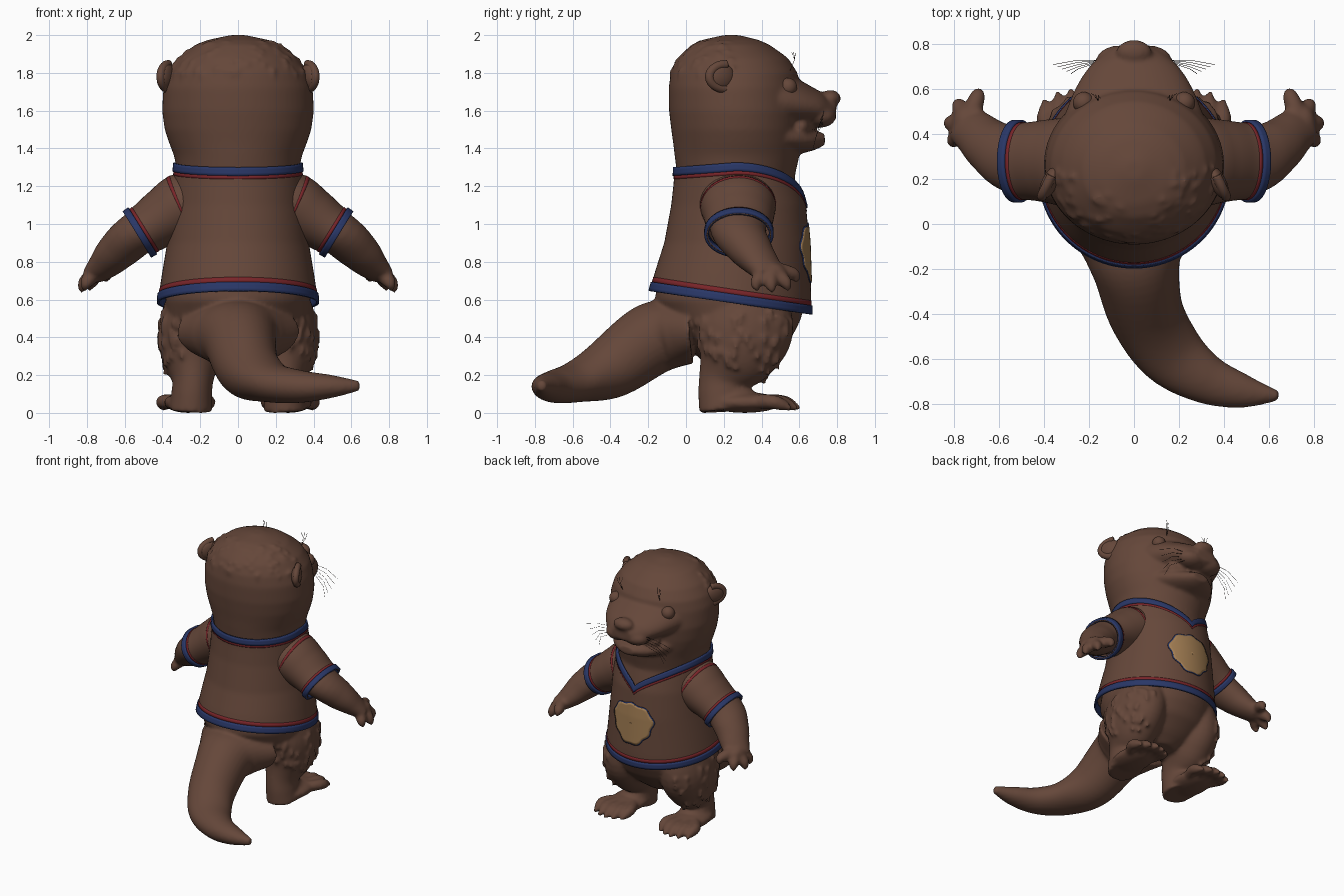
import bpy, bmesh, math, random
from mathutils import Vector, Matrix

random.seed(4)
if "Cube" in bpy.data.objects:
    bpy.data.objects.remove(bpy.data.objects["Cube"])


def material(name, rgb):
    m = bpy.data.materials.new(name)
    m.use_nodes = True
    m.diffuse_color = (*rgb, 1)
    node = m.node_tree.nodes["Principled BSDF"]
    node.inputs["Base Color"].default_value = (*rgb, 1)
    node.inputs["Roughness"].default_value = 0.8
    return m


BROWN = material("brown_fur", (0.13, 0.063, 0.042))
BLUE = material("blue_trim", (0.022, 0.038, 0.135))
RED = material("red_trim", (0.19, 0.018, 0.022))
GOLD = material("gold_patch", (0.36, 0.205, 0.085))
DARK = material("dark_whisker", (0.02, 0.012, 0.01))


# ---- shape helpers ----
def sample(pts, t):
    """Catmull-Rom point at t in 0..1 along a list of tuples."""
    n = len(pts) - 1
    i = min(int(t * n), n - 1)
    f = t * n - i
    a, b, c, d = (pts[max(0, min(n, k))] for k in (i - 1, i, i + 1, i + 2))
    return [0.5 * (2 * q + (r - p) * f + (2 * p - 5 * q + 4 * r - s) * f * f
                   + (3 * q - p - 3 * r + s) * f ** 3) for p, q, r, s in zip(a, b, c, d)]


def tube(pts, side=1, grow=0.0, ref=(0, 0, 1)):
    """Tapered tube through (x, y, z, half width, half height)."""
    def f(u, v):
        p = sample(pts, v)
        ahead, behind = sample(pts, min(1, v + 0.02)), sample(pts, max(0, v - 0.02))
        t = (Vector(ahead[:3]) - Vector(behind[:3])).normalized()
        a = t.cross(Vector(ref)).normalized()
        b = a.cross(t)
        w = math.tau * u
        q = Vector(p[:3]) + a * math.cos(w) * (p[3] + grow) + b * math.sin(w) * (p[4] + grow)
        return Vector((q.x * side, q.y, q.z))
    return f


def ring(profile, w, z, grow=0.0):
    """Point on a stack of ellipses (z, back, front, half width)."""
    for lo, hi in zip(profile, profile[1:]):
        if z <= hi[0]:
            break
    k = (z - lo[0]) / (hi[0] - lo[0])
    back, front, half = (lo[j] + (hi[j] - lo[j]) * k for j in (1, 2, 3))
    return Vector(((half + grow) * math.cos(w),
                   (back + front) / 2 + ((front - back) / 2 + grow) * math.sin(w), z))


def grid(bm, f, nu, nv, cap=True):
    rows = [[bm.verts.new(f(i / nu, j / nv)) for i in range(nu)] for j in range(nv + 1)]
    for r, s in zip(rows, rows[1:]):
        for i in range(nu):
            k = (i + 1) % nu
            bm.faces.new((r[i], r[k], s[k], s[i]))
    if cap:
        bm.faces.new(rows[0][::-1])
        bm.faces.new(rows[-1])


def blob(bm, centre, size, turn=0.0):
    m = Matrix.Translation(centre) @ Matrix.Rotation(turn, 4, "Z") @ Matrix.Diagonal((*size, 1))
    bmesh.ops.create_uvsphere(bm, u_segments=24, v_segments=16, radius=1, matrix=m)


def tuft(bm, f, u, v, size):
    """Small cone of fur lying down against a surface."""
    p = f(u, v)
    out = (p - f((u + .5) % 1, v)).normalized()
    d = (out * .45 + Vector((0, 0, -1))).normalized()
    m = Matrix.Translation(p + d * size * .3) @ d.to_track_quat("Z", "Y").to_matrix().to_4x4()
    bmesh.ops.create_cone(bm, cap_ends=True, segments=8, radius1=size * .4, radius2=0,
                          depth=size, matrix=m)


def finish(bm, name, mat, thick=0.0):
    bmesh.ops.recalc_face_normals(bm, faces=bm.faces)
    me = bpy.data.meshes.new(name)
    bm.to_mesh(me)
    bm.free()
    me.materials.append(mat)
    for p in me.polygons:
        p.use_smooth = True
    ob = bpy.data.objects.new(name, me)
    bpy.context.collection.objects.link(ob)
    if thick:
        mod = ob.modifiers.new("thickness", "SOLIDIFY")
        mod.thickness, mod.offset = thick, 0
    return ob


def sheet(name, f, mat, nv, thick, nu=96):
    bm = bmesh.new()
    grid(bm, f, nu, nv, False)
    return finish(bm, name, mat, thick)


# ---- profiles ----
FUR = [(.24, .12, .38, .12), (.3, .06, .46, .25), (.4, -.03, .56, .35), (.5, -.11, .61, .375),
       (.6, -.165, .63, .385), (.75, -.14, .63, .37), (.9, -.09, .63, .35), (1.1, -.05, .61, .33),
       (1.25, -.045, .575, .318), (1.36, -.06, .6, .338), (1.43, -.068, .61, .365),
       (1.5, -.078, .615, .388), (1.6, -.09, .62, .402), (1.72, -.092, .605, .395),
       (1.8, -.08, .59, .37), (1.88, -.045, .54, .315), (1.95, .03, .44, .225),
       (1.985, .11, .36, .13), (2.0, .2, .28, .04)]
CLOTH = [(.48, -.2, .66, .425), (.62, -.195, .66, .417), (.75, -.16, .655, .397),
         (.9, -.112, .65, .372), (1.1, -.075, .632, .352), (1.22, -.062, .6, .343),
         (1.34, -.055, .565, .33)]
ARM = [(.2, .27, 1.12, .13, .13), (.35, .28, 1.06, .15, .13), (.52, .28, .96, .148, .118),
       (.63, .34, .865, .125, .105), (.7, .4, .79, .105, .08), (.76, .45, .73, .09, .05)]
SLEEVE = [(.15, .27, 1.09, .2, .16), (.27, .275, 1.1, .2, .175), (.38, .28, 1.042, .183, .155),
          (.47, .28, .985, .17, .135), (.535, .28, .945, .168, .128)]
LEG = [(.22, .3, .56, .17, .25), (.24, .3, .43, .18, .265), (.245, .26, .3, .162, .215),
       (.24, .205, .18, .112, .14), (.245, .195, .1, .108, .13), (.25, .2, .01, .115, .13)]
TAIL = [(0, .02, .43, .33, .17), (0, -.1, .415, .25, .185), (.01, -.2, .38, .195, .19),
        (.055, -.4, .238, .168, .165), (.165, -.575, .165, .15, .11), (.32, -.69, .14, .112, .088),
        (.49, -.745, .14, .075, .062), (.645, -.765, .143, .022, .026)]
MUZZLE = [(0, .42, 1.655, .33, .19), (0, .55, 1.64, .285, .14), (0, .65, 1.62, .235, .105),
          (0, .73, 1.6, .17, .08), (0, .795, 1.6, .075, .045)]
JAW = [(0, .4, 1.48, .31, .11), (0, .56, 1.455, .235, .09), (0, .66, 1.445, .16, .06),
       (0, .735, 1.45, .06, .03)]

# ---- body, head, limbs and tail fused into one skin ----
bm = bmesh.new()
fur = lambda u, v: ring(FUR, math.tau * u, .24 + 1.76 * v)
grid(bm, fur, 64, 70)
grid(bm, tube(TAIL), 32, 40)
grid(bm, tube(MUZZLE), 32, 24)
grid(bm, tube(JAW), 32, 20)
blob(bm, (0, .61, 1.515), (.2, .07, .07))          # mouth corners
blob(bm, (0, .765, 1.665), (.08, .055, .045))      # nose
for i in range(90):
    tuft(bm, fur, random.uniform(.5, 1), random.uniform(.88, .985), .035)
for s in (1, -1):
    blob(bm, (.075 * s, .71, 1.57), (.1, .085, .06))           # lip pad
    grid(bm, tube(ARM, s), 28, 24)
    blob(bm, (.75 * s, .445, .745), (.06, .085, .055))         # palm
    for x, y, z in ((.805, .37, .67), (.82, .45, .66), (.78, .53, .67), (.695, .575, .715)):
        finger = [(.73, .42, .77, .04, .04), ((x + .74) / 2, (y + .44) / 2, (z + .785) / 2, .042, .042),
                  (x, y, z + .015, .034, .034), (x + .008, y + .01, z - .025, .009, .009)]
        grid(bm, tube(finger, s), 12, 12)
    thigh = tube(LEG, s, ref=(0, 1, 0))
    grid(bm, thigh, 32, 24)
    for i in range(45):
        tuft(bm, thigh, random.uniform(-.22, .22) % 1, random.uniform(.1, .5), .05)
    blob(bm, (.265 * s, .31, .055), (.128, .2, .055))          # foot
    blob(bm, (.25 * s, .24, .09), (.1, .13, .065))             # instep
    for i in range(5):
        x, y = .16 + .058 * i, .5 + .06 * math.sin(.3 + i * .65)
        toe = [(.21 + .025 * i, .33, .055, .04, .04), (x, y - .07, .06, .038, .038),
               (x, y - .01, .045, .035, .034), (x + .006, y + .045, .02, .008, .01)]
        grid(bm, tube(toe, s), 12, 12)
body = finish(bm, "body", BROWN)
mod = body.modifiers.new("fuse", "REMESH")
mod.mode, mod.voxel_size, mod.use_smooth_shade = "VOXEL", .012, True
mod = body.modifiers.new("soften", "SMOOTH")
mod.factor, mod.iterations = .5, 6

# ---- eyes and ears ----
for s, side in ((1, "left"), (-1, "right")):
    bm = bmesh.new()
    blob(bm, (.224 * s, .54, 1.725), (.048, .048, .048))
    finish(bm, side + "_eye", BROWN)
    bm = bmesh.new()
    blob(bm, (.375 * s, .185, 1.78), (.036, .08, .07), .45 * s)
    rim = [(.368 + .042 * math.sin(a * .39), .215 - .09 * math.sin(a * .39),
            1.78 + .065 * math.cos(a * .39), .024, .022) for a in range(9)]
    grid(bm, tube(rim, s, ref=(1, 0, 0)), 14, 32)
    finish(bm, side + "_ear", BROWN)

# ---- shirt ----
def hem(w):
    return .622 - .145 * ring(CLOTH, w, .6).y


def neck(w):
    if math.sin(w) > 0:
        return 1.125 + .195 * abs(math.cos(w)) ** .75
    return 1.32 - .025 * abs(math.sin(w))


def shirt(u, v):
    w = math.tau * u
    return ring(CLOTH, w, hem(w) * (1 - v) + neck(w) * v)


def trim(edge, low, high, grow):
    return lambda u, v: ring(CLOTH, math.tau * u, edge(math.tau * u) + low + (high - low) * v, grow)


sheet("shirt", shirt, BROWN, 32, .006)
sheet("hem_blue", trim(hem, -.005, .042, .004), BLUE, 3, .014)
sheet("hem_red", trim(hem, .04, .068, .002), RED, 2, .006)
sheet("collar_blue", trim(neck, -.04, .005, .004), BLUE, 3, .014)
sheet("collar_red", trim(neck, -.058, -.038, .002), RED, 2, .006)


def cuff(s, low, high, grow):
    f = tube(SLEEVE, s, grow)
    return lambda u, v: f(u, low + (high - low) * v)


for s, side in ((1, "left"), (-1, "right")):
    sheet(side + "_sleeve", cuff(s, 0, 1, 0), BROWN, 20, .006, 48)
    sheet(side + "_cuff_blue", cuff(s, .86, 1, .004), BLUE, 3, .024, 48)
    sheet(side + "_cuff_red", cuff(s, .81, .865, .002), RED, 2, .006, 48)
    sheet(side + "_shoulder_seam", cuff(s, .3, .322, .001), RED, 2, .006, 48)


# ---- shell-shaped chest patch laid on the cloth ----
def patch(size, grow):
    def f(u, v):
        a = math.tau * u
        r = v * (size + .006 * math.sin(9 * a) + .008 * math.sin(3 * a))
        x, z = .015 + r * 1.1 * math.cos(a), .852 + r * 1.03 * math.sin(a)
        half = ring(CLOTH, 0, z).x
        return ring(CLOTH, math.acos(x / half), z, grow)
    return f


sheet("patch_border", patch(.154, .006), BLUE, 10, .004, 72)
sheet("patch", patch(.147, .008), GOLD, 10, .004, 72)

# ---- whiskers ----
cu = bpy.data.curves.new("whiskers", "CURVE")
cu.dimensions, cu.bevel_depth, cu.bevel_resolution = "3D", .0011, 1
cu.materials.append(DARK)
for s in (1, -1):
    hairs = [((.13, .73, 1.6 - .015 * i), (.25, .73 - .01 * i, 1.59 - .03 * i),
              (.36 - .02 * i, .71 - .01 * i, 1.55 - .04 * i)) for i in range(5)]
    hairs += [((.16, .55, 1.81), (.16 + .01 * i, .575, 1.87), (.15 + .02 * i, .56 + .01 * i, 1.91))
              for i in range(3)]
    for hair in hairs:
        sp = cu.splines.new("POLY")
        sp.points.add(2)
        for pt, (x, y, z) in zip(sp.points, hair):
            pt.co = (x * s, y, z, 1)
bpy.context.collection.objects.link(bpy.data.objects.new("whiskers", cu))
